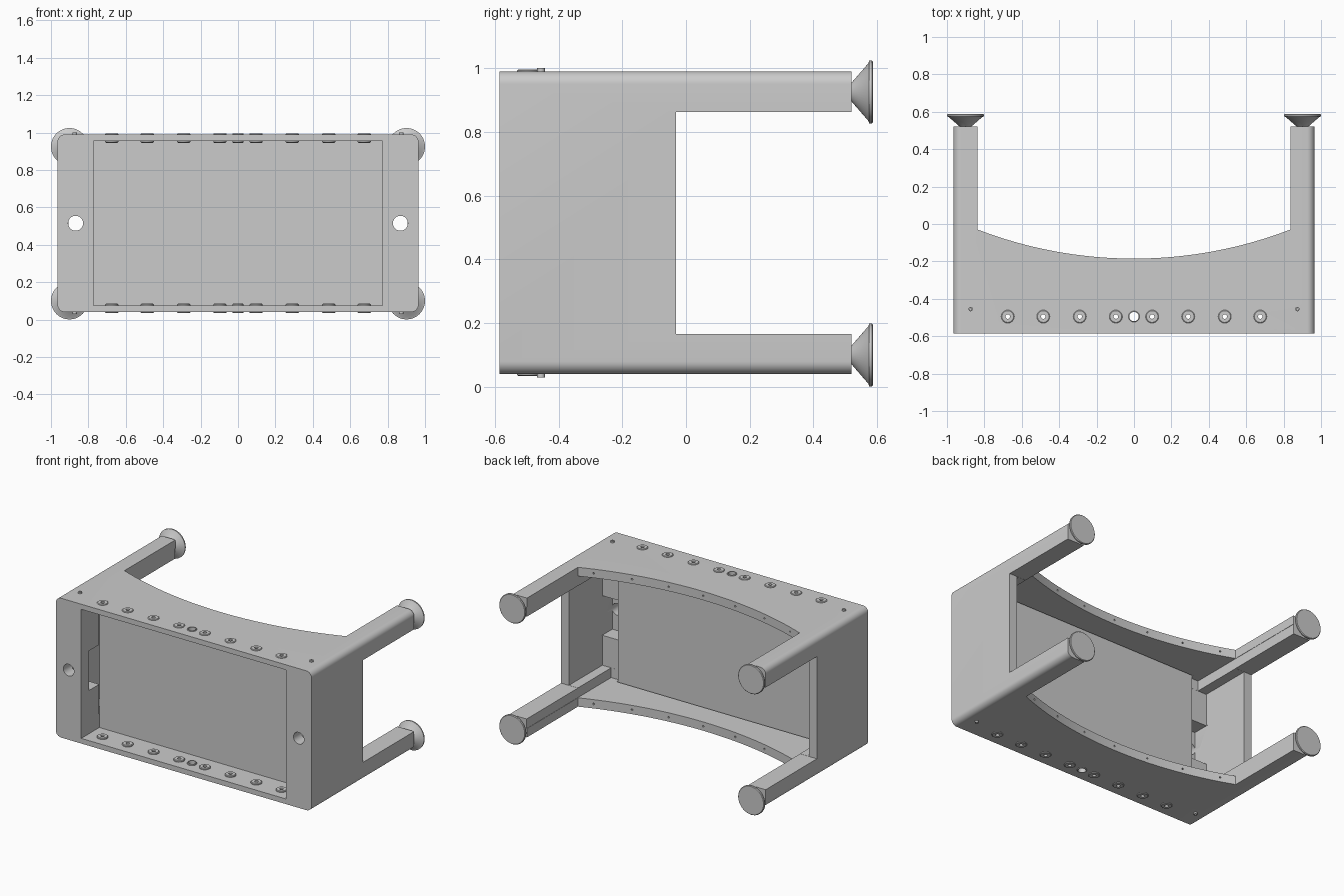
import bpy, bmesh, math
from mathutils import Matrix, Vector

if "Cube" in bpy.data.objects:
    bpy.data.objects.remove(bpy.data.objects["Cube"])


def finish(name, bm, smooth=True):
    bmesh.ops.recalc_face_normals(bm, faces=bm.faces)
    me = bpy.data.meshes.new(name)
    bm.to_mesh(me)
    bm.free()
    ob = bpy.data.objects.new(name, me)
    bpy.context.collection.objects.link(ob)
    if smooth:
        bpy.ops.object.select_all(action='DESELECT')
        ob.select_set(True)
        bpy.context.view_layer.objects.active = ob
        bpy.ops.object.shade_smooth_by_angle(angle=math.radians(30))
    return ob


def prism(name, base, vec):
    """Extrude a closed polygon along a vector."""
    bm = bmesh.new()
    f = bm.faces.new([bm.verts.new(p) for p in base])
    top = bmesh.ops.extrude_face_region(bm, geom=[f])
    bmesh.ops.translate(bm, vec=vec, verts=[g for g in top['geom'] if isinstance(g, bmesh.types.BMVert)])
    return finish(name, bm, False)


def box(name, x0, x1, y0, y1, z0, z1):
    return prism(name, [(x0, y0, z0), (x1, y0, z0), (x1, y1, z0), (x0, y1, z0)], (0, 0, z1 - z0))


def cyl(name, c, r, length, axis, n=32):
    bm = bmesh.new()
    rot = Vector((0, 0, 1)).rotation_difference(Vector(axis)).to_matrix().to_4x4()
    bmesh.ops.create_cone(bm, cap_ends=True, segments=n, radius1=r, radius2=r, depth=length,
                          matrix=Matrix.Translation(c) @ rot)
    return finish(name, bm, False)


def lathe(name, prof, matrix, n=32):
    """Spin a closed (radius, height) profile about z."""
    bm = bmesh.new()
    vs = [bm.verts.new((r, 0, h)) for r, h in prof]
    es = [bm.edges.new((vs[i], vs[(i + 1) % len(vs)])) for i in range(len(vs))]
    bmesh.ops.spin(bm, geom=vs + es, cent=(0, 0, 0), axis=(0, 0, 1), angle=2 * math.pi,
                   steps=n, use_duplicate=False)
    bmesh.ops.remove_doubles(bm, verts=bm.verts, dist=1e-5)
    bmesh.ops.transform(bm, matrix=matrix, verts=bm.verts)
    return finish(name, bm)


def cut(ob, cutter):
    cutter.hide_render = True
    m = ob.modifiers.new("cut", 'BOOLEAN')
    m.operation, m.solver, m.object = 'DIFFERENCE', 'EXACT', cutter
    bpy.context.view_layer.objects.active = ob
    bpy.ops.object.modifier_apply(modifier=m.name)
    bpy.data.objects.remove(cutter)


# Rounded outer block, including the four legs
R, ZC = 0.04, 0.515
outline = []
for k, (sx, sz) in enumerate([(1, 1), (-1, 1), (-1, -1), (1, -1)]):
    for i in range(9):
        a = math.pi / 2 * (k + i / 8)
        outline.append((sx * (0.965 - R) + R * math.cos(a), -0.585, ZC + sz * (0.475 - R) + R * math.sin(a)))
body = prism("housing", outline, (0, 1.105, 0))

# Front opening, rear cavity around the posts and legs, gap between legs
cut(body, box("c", -0.773, 0.773, -0.7, -0.36, 0.075, 0.955))
cut(body, box("c", -0.838, 0.838, -0.39, 0.7, 0.1, 0.93))
cut(body, box("c", -0.905, 0.905, -0.391, 0.7, 0.166, 0.861))
cut(body, box("c", -1.1, 1.1, -0.032, 0.7, 0.165, 0.862))

# Curved rear edge of the top and bottom plates
AR, AY = 2.326, 2.141
amax = math.asin(0.836 / AR)
arc = [(AR * math.sin(a), AY - AR * math.cos(a), -0.1)
       for a in [amax * (i / 16 - 1) for i in range(33)]]
cut(body, prism("c", arc + [(0.836, 0.7, -0.1), (-0.836, 0.7, -0.1)], (0, 0, 1.3)))

# Notches behind the side posts, and the front holes
for s in (-1, 1):
    xs = sorted((s * 0.76, s * 0.906))
    cut(body, box("c", *xs, -0.5, -0.38, 0.37, 0.64))
    cut(body, cyl("c", (s * 0.868, -0.55, ZC), 0.04, 0.2, (0, 1, 0)))

# Small holes along the curved rims
for z in (0.07, 0.96):
    for i in range(-3, 4):
        a = amax * i / 3.4
        d = Vector((math.sin(a), -math.cos(a), 0))
        cut(body, cyl("c", Vector((0, AY, z)) + d * AR, 0.006, 0.05, d, 8))

# Bushing holes through both plates
xs = [-0.675, -0.485, -0.29, -0.097, 0, 0.097, 0.29, 0.485, 0.675]
for x in xs:
    cut(body, cyl("c", (x, -0.495, ZC), 0.027, 1.2, (0, 0, 1), 24))
body.select_set(True)
bpy.context.view_layer.objects.active = body
bpy.ops.object.shade_smooth_by_angle(angle=math.radians(30))

# Panel closing the back of the opening
box("back_panel", -0.773, 0.773, -0.39, -0.372, 0.075, 0.955)

# Bushings and pins, on top and bottom
for label, sz in (("top", 1), ("bottom", -1)):
    for x in xs:
        ri, ro = (0.025, 0.03) if x == 0 else (0.012, 0.035)
        prof = [(ri, 0.43), (ro - 0.004, 0.43), (ro, 0.434), (ro, 0.478), (ro - 0.004, 0.481), (ri, 0.481)]
        lathe(label + "_bushing", [(r, sz * h) for r, h in prof],
              Matrix.Translation((x, -0.495, ZC)), 24)
    for s in (-1, 1):
        lathe(label + "_pin", [(0.005, sz * 0.47), (0.012, sz * 0.47), (0.012, sz * 0.485), (0.005, sz * 0.485)],
              Matrix.Translation((s * 0.873, -0.455, ZC)), 16)

# Conical feet on the leg ends
for s in (-1, 1):
    for z in (0.1, 0.925):
        lathe("foot", [(0, 0), (0.03, 0), (0.09, 0.052), (0.099, 0.055), (0.099, 0.063), (0.095, 0.067), (0, 0.067)],
              Matrix.Translation((s * 0.901, 0.52, z)) @ Matrix.Rotation(-math.pi / 2, 4, 'X'), 48)
